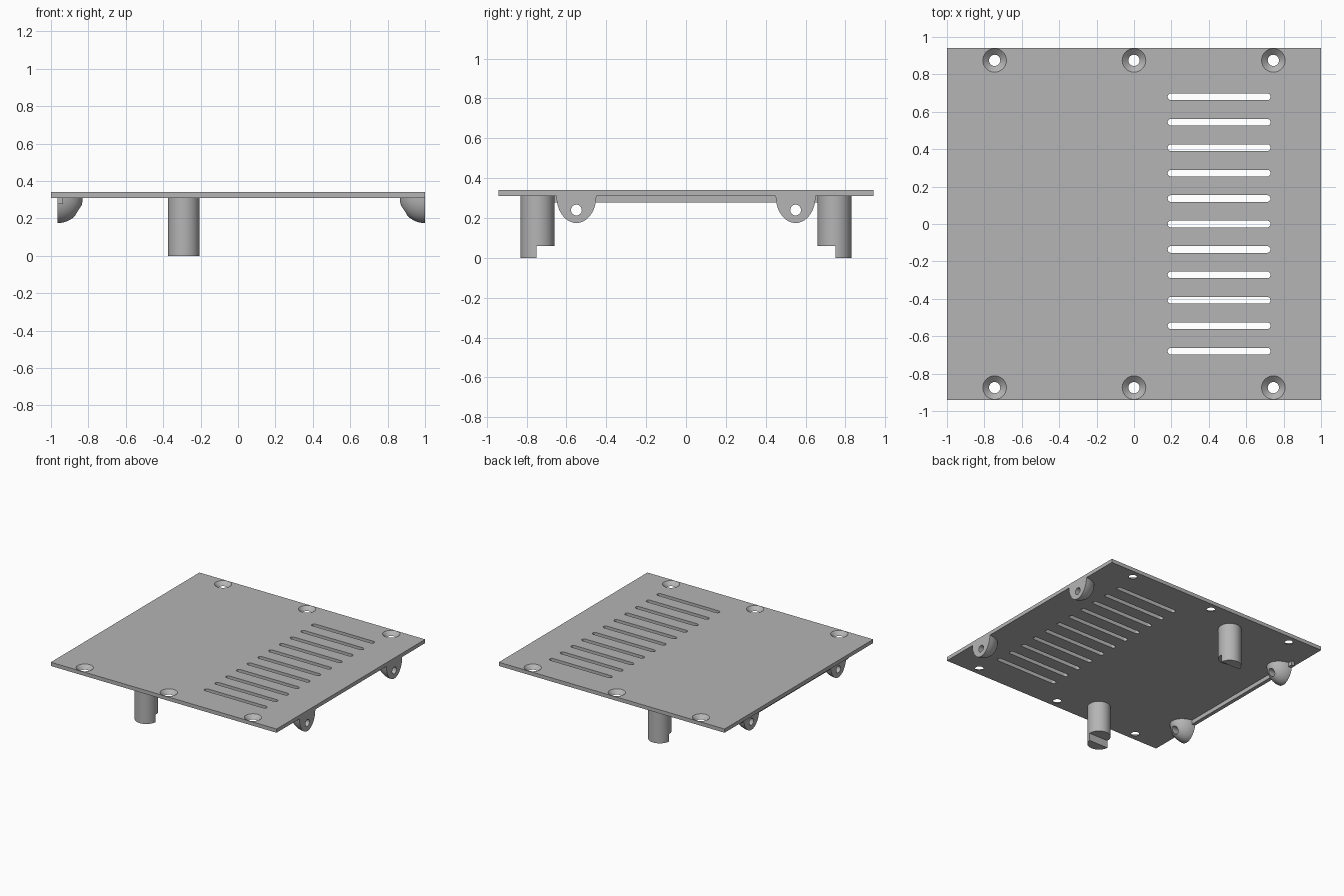
import bpy, bmesh, math
from mathutils import Matrix, Vector

if "Cube" in bpy.data.objects:
    bpy.data.objects.remove(bpy.data.objects["Cube"], do_unlink=True)

grey = bpy.data.materials.new("plain_grey")
grey.use_nodes = True
grey.diffuse_color = (0.46, 0.46, 0.46, 1)
grey.node_tree.nodes["Principled BSDF"].inputs["Base Color"].default_value = (0.46, 0.46, 0.46, 1)

BOTTOM, TOP = 0.31, 0.34   # plate faces
parts = []


def finish(bm, name):
    mesh = bpy.data.meshes.new(name)
    bmesh.ops.recalc_face_normals(bm, faces=bm.faces)
    bm.to_mesh(mesh)
    bm.free()
    mesh.materials.append(grey)
    obj = bpy.data.objects.new(name, mesh)
    bpy.context.collection.objects.link(obj)
    parts.append(obj)
    return obj


def add_box(bm, low, high):
    low, high = Vector(low), Vector(high)
    matrix = Matrix.Translation((low + high) / 2) @ Matrix.Diagonal((*(high - low), 1))
    bmesh.ops.create_cube(bm, size=1, matrix=matrix)


def add_cone(bm, centre, r_low, r_high, depth, turn=Matrix()):
    bmesh.ops.create_cone(bm, cap_ends=True, segments=48, radius1=r_low, radius2=r_high,
                          depth=depth, matrix=Matrix.Translation(centre) @ turn)


def add_slot(bm, x0, x1, y, r):
    ring = []
    for i in range(26):
        side = 1 if i < 13 else -1
        a = -math.pi / 2 + math.pi * (i if i < 13 else i - 1) / 12
        cx = x1 - r if side > 0 else x0 + r
        ring.append(bm.verts.new((cx + r * math.cos(a), y + r * math.sin(a), BOTTOM - 0.05)))
    face = bm.faces.new(ring)
    new = bmesh.ops.extrude_face_region(bm, geom=[face])["geom"]
    bmesh.ops.translate(bm, vec=(0, 0, 0.15), verts=[v for v in new if isinstance(v, bmesh.types.BMVert)])


def cut(obj, cutter_bm):
    # Subtract the cutter, bake the result and discard the cutter
    cutter = finish(cutter_bm, "cutter")
    parts.remove(cutter)
    cutter.hide_render = True
    mod = obj.modifiers.new("cut", 'BOOLEAN')
    mod.operation, mod.solver, mod.object = 'DIFFERENCE', 'EXACT', cutter
    bpy.context.view_layer.update()
    baked = bpy.data.meshes.new_from_object(obj.evaluated_get(bpy.context.evaluated_depsgraph_get()))
    obj.modifiers.clear()
    obj.data = baked
    bpy.data.objects.remove(cutter, do_unlink=True)


# Cover plate with vent slots and countersunk screw holes
bm = bmesh.new()
add_box(bm, (-1, -0.94, BOTTOM), (1, 0.94, TOP))
plate = finish(bm, "cover_plate")
bm = bmesh.new()
for i in range(-5, 6):
    add_slot(bm, 0.18, 0.73, i * 0.136, 0.018)
for x in (-0.745, 0, 0.745):
    for y in (-0.875, 0.875):
        # cone continues slightly past both faces
        add_cone(bm, (x, y, (BOTTOM + TOP) / 2), 0.0245, 0.0685, 0.04)
cut(plate, bm)

# Support posts with a step cut into the inner side of the foot
for side, label in ((-1, "front"), (1, "back")):
    bm = bmesh.new()
    add_cone(bm, (-0.29, side * 0.745, BOTTOM / 2), 0.085, 0.085, BOTTOM)
    post = finish(bm, label + "_post")
    bm = bmesh.new()
    ys = sorted((side * 0.75, side * 0.6))
    add_box(bm, (-0.5, ys[0], -0.1), (0, ys[1], 0.06))
    cut(post, bm)

# Rounded lugs with a flat outer face and a cross hole
for flat_x, inward, label in ((1, -1, "left"), (-0.965, 1, "right")):
    for y, end in ((-0.55, "front"), (0.55, "back")):
        bm = bmesh.new()
        place = Matrix.Translation((flat_x, y, BOTTOM)) @ Matrix.Diagonal((0.135, 0.1, 0.135, 1))
        bmesh.ops.create_uvsphere(bm, u_segments=48, v_segments=24, radius=1, matrix=place)
        for co, normal in (((flat_x, y, BOTTOM), (-inward, 0, 0)), ((flat_x, y, BOTTOM), (0, 0, 1))):
            bmesh.ops.bisect_plane(bm, geom=bm.verts[:] + bm.edges[:] + bm.faces[:], dist=1e-5,
                                   plane_co=co, plane_no=normal, clear_outer=True)
            rim = [e for e in bm.edges if e.is_boundary]
            bmesh.ops.holes_fill(bm, edges=rim, sides=0)
        lug = finish(bm, f"{label}_{end}_lug")
        bm = bmesh.new()
        add_cone(bm, (flat_x, y, 0.24), 0.027, 0.027, 0.4, Matrix.Rotation(math.pi / 2, 4, 'Y'))
        cut(lug, bm)

# Locating rail along the right edge, notched around the lug holes by its height
bm = bmesh.new()
add_box(bm, (-0.965, -0.68, 0.277), (-0.935, 0.68, BOTTOM))
finish(bm, "right_rail")

# Smooth round surfaces, keep hard edges
bpy.ops.object.select_all(action='DESELECT')
for obj in parts:
    obj.select_set(True)
bpy.context.view_layer.objects.active = plate
bpy.ops.object.shade_smooth_by_angle(angle=math.radians(35))
